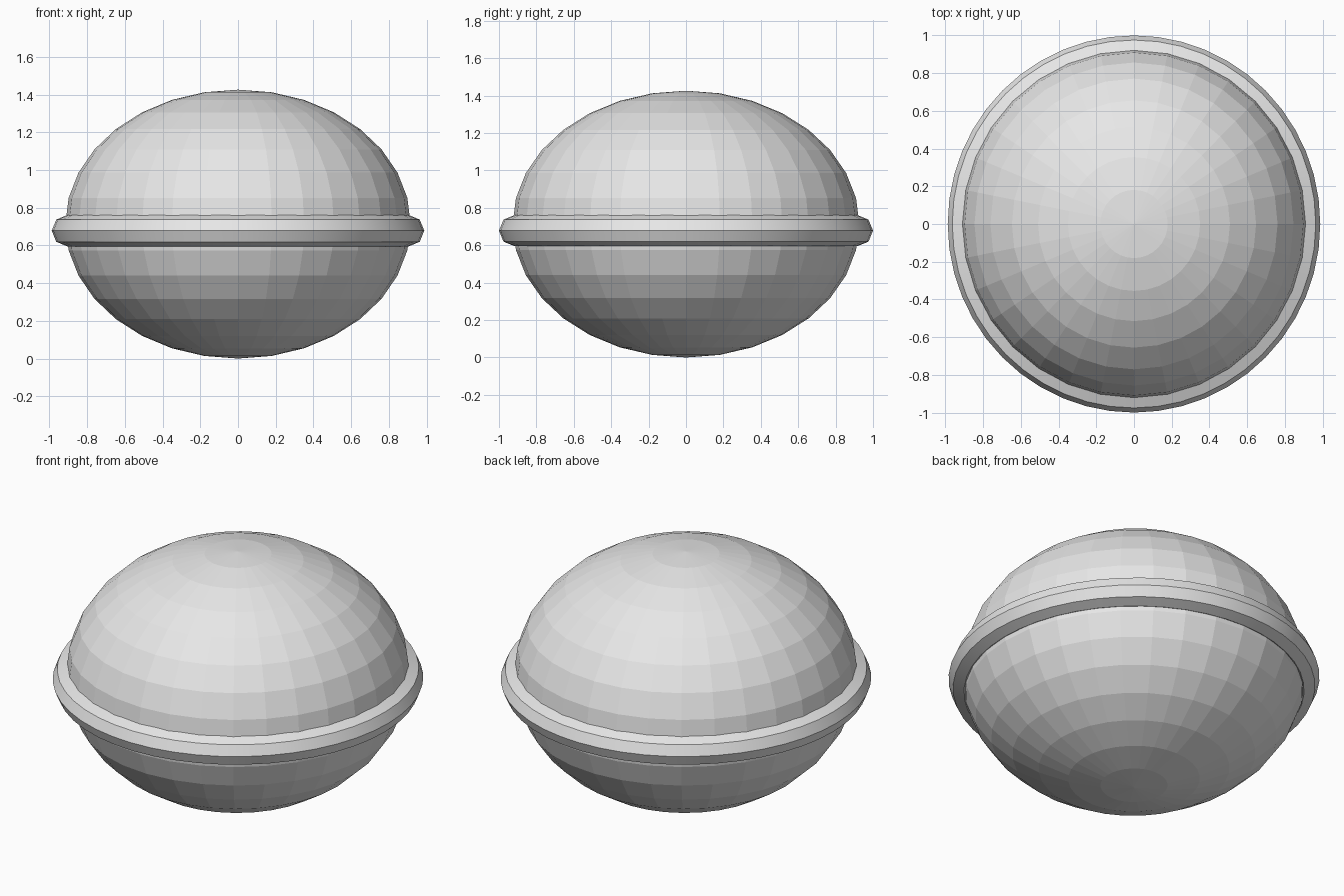
import bpy

cube = bpy.data.objects.get("Cube")
if cube:
    bpy.data.objects.remove(cube, do_unlink=True)

# Single plain grey
grey = bpy.data.materials.new("light_grey")
grey.use_nodes = True
COLOUR = (0.8, 0.8, 0.8, 1.0)
grey.diffuse_color = COLOUR
for node in grey.node_tree.nodes:
    if node.type == 'BSDF_PRINCIPLED':
        node.inputs["Base Color"].default_value = COLOUR


def finish(name, scale):
    """Name the new primitive, apply its scale and colour it."""
    obj = bpy.context.object
    obj.name = name
    obj.scale = scale
    bpy.ops.object.transform_apply(location=False, rotation=False, scale=True)
    obj.data.materials.append(grey)
    return obj


# Slight narrowing across the width
NARROW = 0.988

# Flattened faceted body
HALF_HEIGHT = 0.713
bpy.ops.mesh.primitive_uv_sphere_add(
    segments=32, ring_count=16, radius=1, location=(0, 0, HALF_HEIGHT))
finish("body", (0.927 * NARROW, 0.927, HALF_HEIGHT))

# Octagonal-section rim just below the widest line
bpy.ops.mesh.primitive_torus_add(
    major_segments=48, minor_segments=8,
    major_radius=0.917, minor_radius=0.083, location=(0, 0, 0.678))
rim = finish("rim", (NARROW, 1, 1))
bpy.ops.object.shade_smooth_by_angle(angle=0.5)
